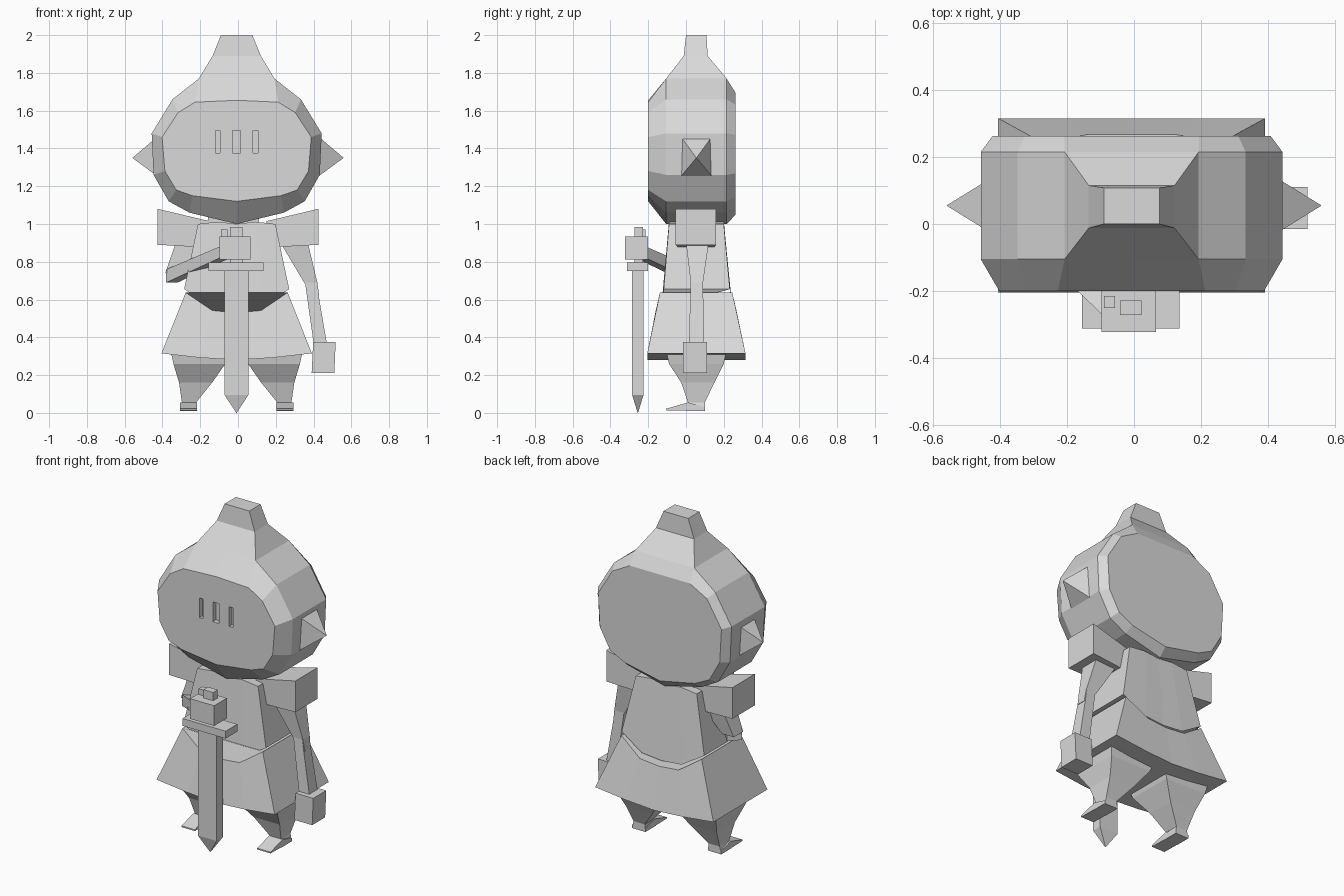
import bpy, bmesh

old = bpy.data.objects.get("Cube")
if old:
    bpy.data.objects.remove(old, do_unlink=True)

grey = bpy.data.materials.new("plain_grey")
grey.use_nodes = True
grey.diffuse_color = (0.7, 0.7, 0.7, 1)
grey.node_tree.nodes["Principled BSDF"].inputs["Base Color"].default_value = (0.7, 0.7, 0.7, 1)


def loft(name, rings):
    """Skin matching rings of points and cap both ends."""
    bm = bmesh.new()
    loops = [[bm.verts.new(p) for p in ring] for ring in rings]
    n = len(loops[0])
    for a, b in zip(loops, loops[1:]):
        for i in range(n):
            j = (i + 1) % n
            bm.faces.new((a[i], a[j], b[j], b[i]))
    bm.faces.new(loops[0][::-1])
    bm.faces.new(loops[-1])
    bmesh.ops.recalc_face_normals(bm, faces=bm.faces)
    mesh = bpy.data.meshes.new(name)
    bm.to_mesh(mesh)
    bm.free()
    mesh.materials.append(grey)
    obj = bpy.data.objects.new(name, mesh)
    bpy.context.collection.objects.link(obj)
    return obj


def level(x0, x1, y0, y1, z):
    return [(x0, y0, z), (x1, y0, z), (x1, y1, z), (x0, y1, z)]


def stack(name, *levels):
    return loft(name, [level(*lv) for lv in levels])


def box(name, x0, x1, y0, y1, z0, z1):
    return stack(name, (x0, x1, y0, y1, z0), (x0, x1, y0, y1, z1))


def outline(half, y, shift=-0.007):
    """Mirror a half outline, top centre to bottom centre, into a ring."""
    pts = half + [(-x, z) for x, z in half[-2:0:-1]]
    return [(x + shift, y, z) for x, z in pts]


def garment_ring(w, y0, y1, z_corner, z_mid, bulge):
    """Rectangular ring whose front and back dip towards the middle."""
    k = w * 0.48
    front = [(-w, y0, z_corner), (-k, y0 - bulge, z_mid + 0.012), (0, y0 - bulge, z_mid),
             (k, y0 - bulge, z_mid + 0.012), (w, y0, z_corner)]
    back = [(x, y1 + y0 - y, z) for x, y, z in reversed(front)]
    return [(x - 0.007, y, z) for x, y, z in front + back]


# Hooded head: flat front and back with chamfered rims
rim = [(0, 1.77), (0.2, 1.77), (0.34, 1.66), (0.45, 1.48), (0.44, 1.26),
       (0.36, 1.12), (0.25, 1.06), (0, 1.0)]
face = [(0, 1.655), (0.22, 1.645), (0.31, 1.59), (0.395, 1.46), (0.38, 1.28),
        (0.32, 1.18), (0.235, 1.15), (0, 1.12)]
rear = [(x + (u - x) * 0.6, z + (v - z) * 0.6) for (x, z), (u, v) in zip(face, rim)]
rear = [(x * 0.97, min(z, 1.695)) for x, z in rear]
head = loft("head", [outline(face, -0.2), outline(rim, -0.105),
                     outline(rim, 0.215), outline(rear, 0.262)])
stack("hood_tip", (-0.207, 0.193, -0.105, 0.215, 1.77),
      (-0.135, 0.121, -0.012, 0.115, 1.89), (-0.09, 0.076, 0, 0.108, 2.0))

# Recessed eye slots
for x0, x1 in ((-0.12, -0.095), (-0.03, 0.013), (0.08, 0.105)):
    cutter = box("eye_cutter", x0, x1, -0.3, -0.17, 1.375, 1.495)
    cutter.hide_render = True
    cut = head.modifiers.new("eye_slot", "BOOLEAN")
    cut.operation = "DIFFERENCE"
    cut.solver = "EXACT"
    cut.object = cutter
    bpy.context.view_layer.objects.active = head
    bpy.ops.object.modifier_apply(modifier=cut.name)
    bpy.data.objects.remove(cutter, do_unlink=True)

# Ear spikes, shoulder guards and legs on both sides
for side, s in (("left", 1), ("right", -1)):
    def yz(x, y0, y1, z0, z1):
        return [(s * x, y0, z0), (s * x, y1, z0), (s * x, y1, z1), (s * x, y0, z1)]

    loft(side + "_ear_spike", [yz(0.43, -0.025, 0.135, 1.255, 1.46),
                               yz(0.558, 0.054, 0.056, 1.349, 1.351)])
    loft(side + "_shoulder_guard", [yz(0.15, -0.04, 0.145, 0.875, 1.015),
                                    yz(0.425, -0.055, 0.16, 0.89, 1.08)])

    def xs(a, b, *rest):
        return (s * a - 0.007, s * b - 0.007) + rest

    stack(side + "_leg", xs(0.03, 0.35, -0.105, 0.215, 0.33),
          xs(0.06, 0.335, -0.09, 0.2, 0.26),
          xs(0.13, 0.305, -0.025, 0.15, 0.16),
          xs(0.215, 0.29, 0.01, 0.1, 0.055))
    stack(side + "_heel", xs(0.215, 0.29, 0.01, 0.1, 0.055),
          xs(0.21, 0.3, 0, 0.1, 0.01))
    foot_x = [s * 0.21 - 0.007, s * 0.3 - 0.007]
    profile = [(0.1, 0.01), (0.1, 0.03), (0.01, 0.055), (-0.105, 0.022), (-0.105, 0.014)]
    loft(side + "_foot", [[(x, y, z) for y, z in profile] for x in foot_x])

# Torso and skirt
box("neck", -0.16, 0.11, -0.04, 0.15, 0.97, 1.06)
loft("torso", [garment_ring(0.205, -0.09, 0.2, 1.0, 1.0, 0),
               garment_ring(0.278, -0.118, 0.232, 0.655, 0.555, 0.012)])
loft("skirt", [garment_ring(0.27, -0.138, 0.245, 0.637, 0.53, 0.022),
               garment_ring(0.398, -0.205, 0.315, 0.315, 0.28, 0)])

# Hanging left arm
stack("left_upper_arm", (0.225, 0.37, 0, 0.12, 0.9), (0.35, 0.42, 0.025, 0.09, 0.69),
      (0.40, 0.43, 0.03, 0.085, 0.62))
stack("left_forearm", (0.355, 0.415, 0.025, 0.09, 0.69), (0.40, 0.47, 0.015, 0.095, 0.37))
stack("left_hand", (0.39, 0.51, -0.015, 0.11, 0.21), (0.398, 0.517, -0.015, 0.11, 0.375))

# Bent right arm reaching forward
stack("right_upper_arm", (-0.33, -0.18, 0, 0.12, 0.9), (-0.385, -0.305, 0, 0.09, 0.74))


def arm_end(x, y, z, r, h):
    return [(x - r, y - r, z - h), (x + r, y + r, z - h),
            (x + r, y + r, z + h), (x - r, y - r, z + h)]


loft("right_forearm", [arm_end(-0.35, 0.035, 0.725, 0.03, 0.035),
                       arm_end(-0.07, -0.24, 0.85, 0.028, 0.03)])
box("right_hand", -0.097, 0.065, -0.322, -0.2, 0.812, 0.935)
box("right_thumb", -0.09, -0.056, -0.25, -0.215, 0.92, 0.97)

# Sword held point down
box("sword_grip", -0.042, 0.023, -0.272, -0.228, 0.78, 0.985)
box("sword_guard", -0.155, 0.135, -0.312, -0.2, 0.75, 0.795)
stack("sword_blade", (-0.071, 0.055, -0.285, -0.225, 0.76),
      (-0.071, 0.055, -0.285, -0.225, 0.095), (-0.009, -0.007, -0.256, -0.254, 0))
